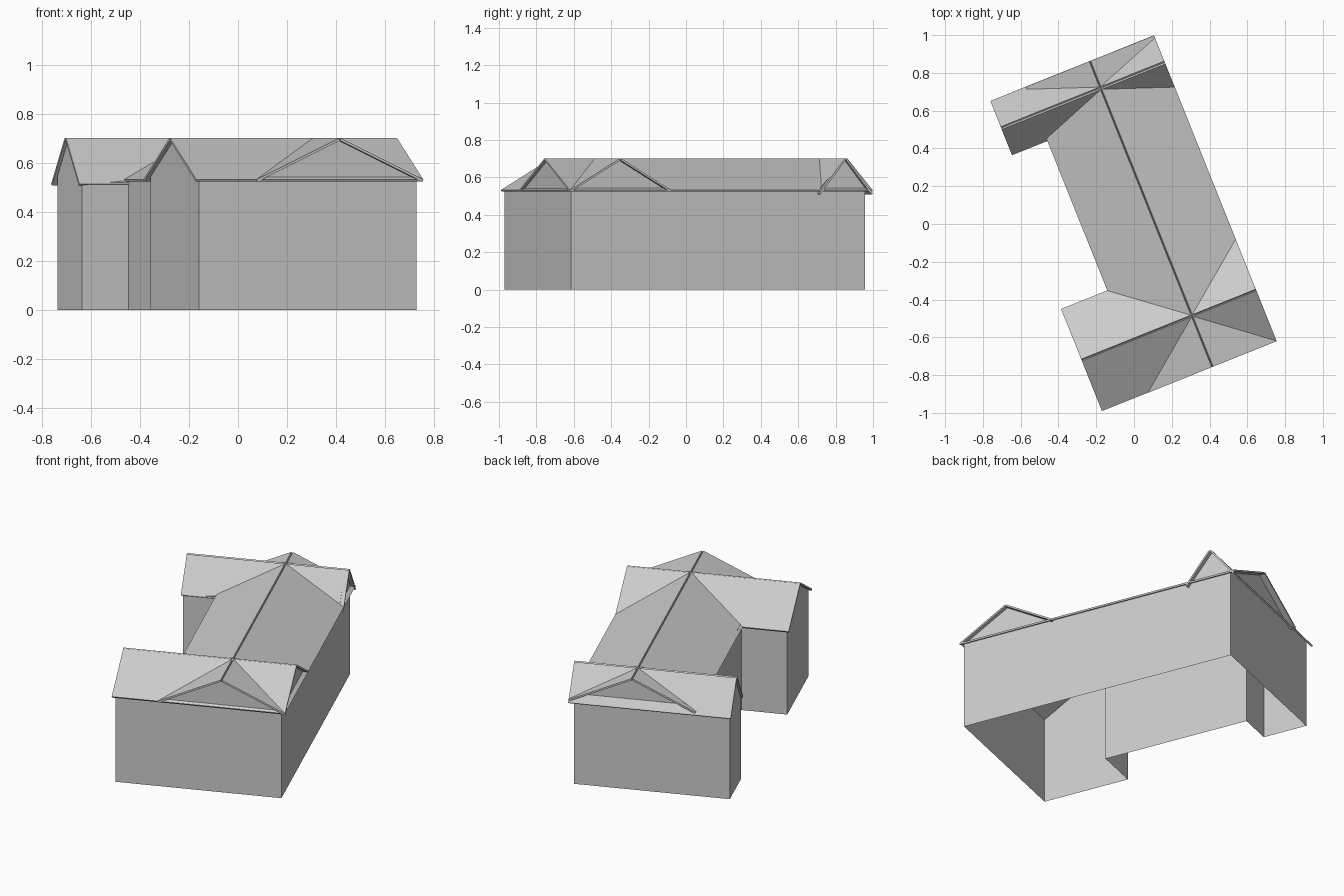
import bpy, bmesh, math

if "Cube" in bpy.data.objects:
    bpy.data.objects.remove(bpy.data.objects["Cube"])

TURN = math.radians(21.85)   # whole house is turned about z
T = 0.010                    # roof slab thickness
TOP = 0.70                   # ridge height

# name, ridge runs along, ridge position, half span, eave height, start, end
ROOFS = [("main_roof", "v", 0.104, 0.362, 0.523, -0.857, 0.887),
         ("south_wing_roof", "u", -0.565, 0.286, 0.523, -0.526, 0.470),
         ("north_wing_roof", "u", 0.733, 0.147, 0.508, -0.464, 0.470)]


def finish(name, bm):
    bmesh.ops.recalc_face_normals(bm, faces=bm.faces)
    mesh = bpy.data.meshes.new(name)
    bm.to_mesh(mesh)
    bm.free()
    ob = bpy.data.objects.new(name, mesh)
    ob.rotation_euler.z = TURN
    bpy.context.collection.objects.link(ob)


def slope(half, eave):
    # underside apex so that the slab's upper edge reaches TOP
    ang = math.atan2(TOP - T - eave, half)
    return TOP - T * math.cos(ang), ang


# Roofs: two thin slabs each, meeting at the ridge underside
for name, axis, mid, half, eave, a, b in ROOFS:
    apex, ang = slope(half, eave)
    nx, nz = T * math.sin(ang), T * math.cos(ang)
    profile = [(0, apex), (half, eave), (half + nx, eave + nz), (nx, apex + nz)]
    bm = bmesh.new()
    for side in (-1, 1):
        ring = []
        for d, z in profile:
            c = mid + side * d
            ring.append(bm.verts.new((c, a, z) if axis == "v" else (a, c, z)))
        face = bm.faces.new(ring)
        ext = bmesh.ops.extrude_face_region(bm, geom=[face], use_keep_orig=True)
        move = (0, b - a, 0) if axis == "v" else (b - a, 0, 0)
        bmesh.ops.translate(bm, vec=move, verts=[
            g for g in ext["geom"] if isinstance(g, bmesh.types.BMVert)])
    finish(name, bm)


def wall_top(u, v):
    best = 0.508
    for _, axis, mid, half, eave, a, b in ROOFS:
        across, along = (u, v) if axis == "v" else (v, u)
        d = abs(across - mid)
        if d <= half and a <= along <= b:
            apex, _ang = slope(half, eave)
            best = max(best, apex + (eave - apex) * d / half)
    return best


# Walls: open shell on the plan outline, tops following the gables
W, E, S, N = -0.246, 0.446, -0.84, 0.8525
SW, NW, S_IN, N_IN = -0.509, -0.451, -0.312, 0.5825
RM, RS, RN = (r[2] for r in ROOFS)
WALLS = [[(SW, S), (W, S), (RM, S), (E, S)],
         [(E, S), (E, RS), (E, S_IN), (E, N_IN), (E, RN), (E, N)],
         [(E, N), (RM, N), (W, N), (NW, N)],
         [(NW, N), (NW, RN), (NW, N_IN)],
         [(NW, N_IN), (W, N_IN)],
         [(W, N_IN), (W, S_IN)],
         [(W, S_IN), (SW, S_IN)],
         [(SW, S_IN), (SW, RS), (SW, S)]]
bm = bmesh.new()
for run in WALLS:
    foot = [bm.verts.new((*p, 0)) for p in (run[0], run[-1])]
    head = [bm.verts.new((*p, wall_top(*p))) for p in reversed(run)]
    bm.faces.new(foot + head)
bmesh.ops.remove_doubles(bm, verts=bm.verts, dist=0.0005)
finish("walls", bm)
